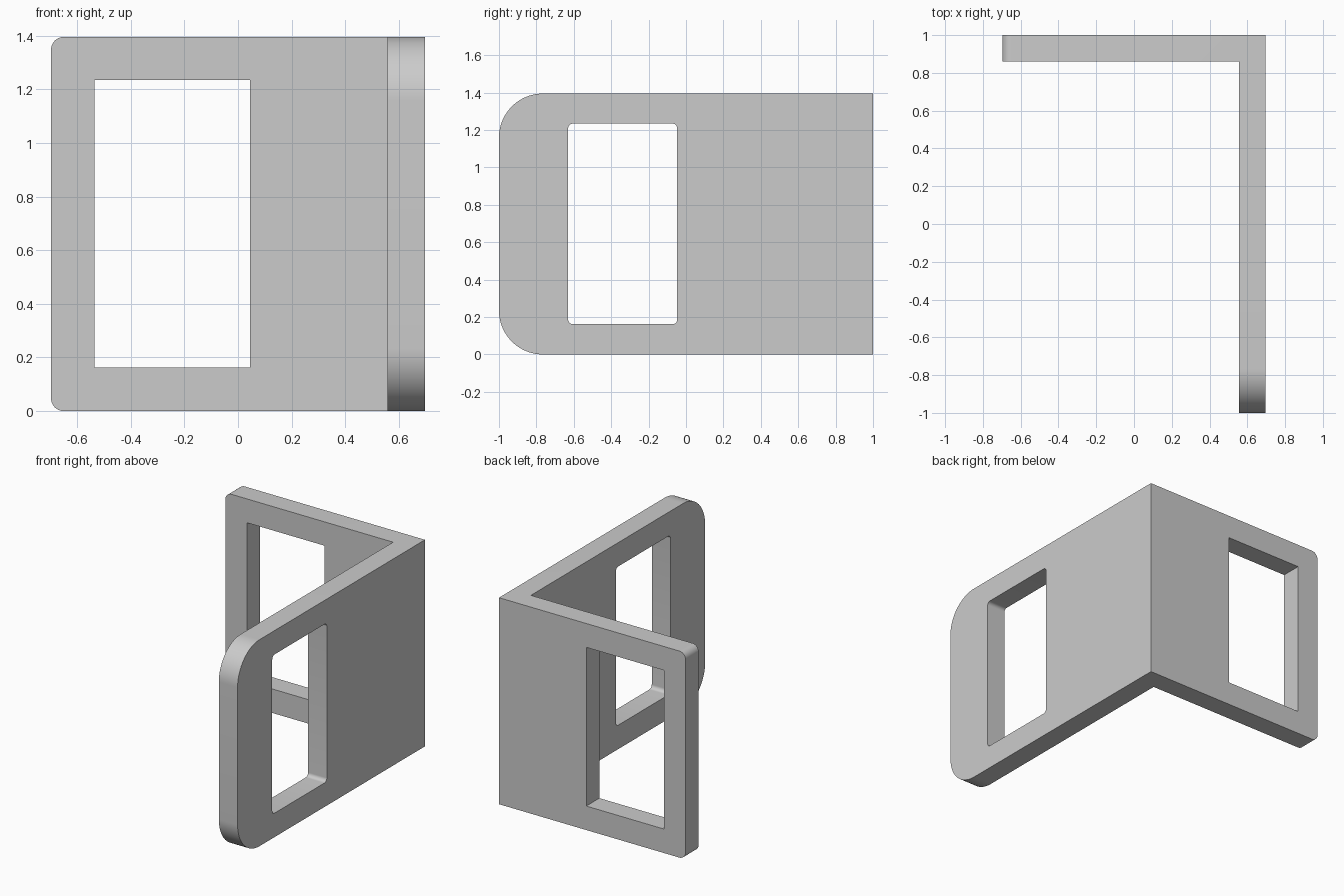
import bpy
import bmesh

cube = bpy.data.objects.get("Cube")
if cube:
    bpy.data.objects.remove(cube, do_unlink=True)

X, Y, H = 0.697, 1.0, 1.395      # half width, half depth, height
T = 0.14                         # plate thickness

grey = bpy.data.materials.new("light grey")
grey.use_nodes = True
colour = (0.6, 0.6, 0.6, 1)
grey.diffuse_color = colour
grey.node_tree.nodes["Principled BSDF"].inputs["Base Color"].default_value = colour


def prism(name, points, height, z=0.0):
    """Extrude a plan outline upwards and return the bmesh."""
    bm = bmesh.new()
    face = bm.faces.new([bm.verts.new((x, y, z)) for x, y in points])
    top = bmesh.ops.extrude_face_region(bm, geom=[face])["geom"]
    bmesh.ops.translate(bm, vec=(0, 0, height),
                        verts=[v for v in top if isinstance(v, bmesh.types.BMVert)])
    bmesh.ops.recalc_face_normals(bm, faces=bm.faces)
    return bm


def round_edges(bm, axis, value, radius, segments):
    """Round the horizontal edges that lie at one coordinate."""
    edges = [e for e in bm.edges
             if all(abs(v.co[axis] - value) < 1e-4 for v in e.verts)
             and abs(e.verts[0].co.z - e.verts[1].co.z) < 1e-4]
    bmesh.ops.bevel(bm, geom=edges, offset=radius, offset_type='OFFSET',
                    segments=segments, profile=0.5, affect='EDGES')


def to_object(name, bm):
    mesh = bpy.data.meshes.new(name)
    bm.to_mesh(mesh)
    bm.free()
    mesh.materials.append(grey)
    obj = bpy.data.objects.new(name, mesh)
    bpy.context.collection.objects.link(obj)
    return obj


def box(x0, x1, y0, y1):
    return [(x0, y0), (x1, y0), (x1, y1), (x0, y1)]


# L-shaped bracket with rounded free ends
bm = prism("bracket", [(-X, Y), (-X, Y - T), (X - T, Y - T),
                       (X - T, -Y), (X, -Y), (X, Y)], H)
round_edges(bm, 1, -Y, 0.235, 24)
round_edges(bm, 0, -X, 0.047, 12)
bracket = to_object("bracket", bm)

# Window in the side plate, with small corner radii
z0, z1 = 0.162, 1.234
side = prism("side_window", box(X - 2 * T, X + T, -0.63, -0.047), z1 - z0, z0)
for y in (-0.63, -0.047):
    round_edges(side, 1, y, 0.025, 8)

# Square-cornered window in the back plate
back = prism("back_window", box(-0.535, 0.045, Y - 2 * T, Y + T), z1 - z0, z0)

cutters = [to_object("side_window", side), to_object("back_window", back)]
for cutter in cutters:
    cutter.hide_render = True
    mod = bracket.modifiers.new(cutter.name, 'BOOLEAN')
    mod.operation = 'DIFFERENCE'
    mod.solver = 'EXACT'
    mod.object = cutter

bpy.ops.object.select_all(action='DESELECT')
bracket.select_set(True)
bpy.context.view_layer.objects.active = bracket
for mod in list(bracket.modifiers):
    bpy.ops.object.modifier_apply(modifier=mod.name)
for cutter in cutters:
    bpy.data.objects.remove(cutter, do_unlink=True)

bpy.ops.object.shade_smooth_by_angle(angle=0.5)
